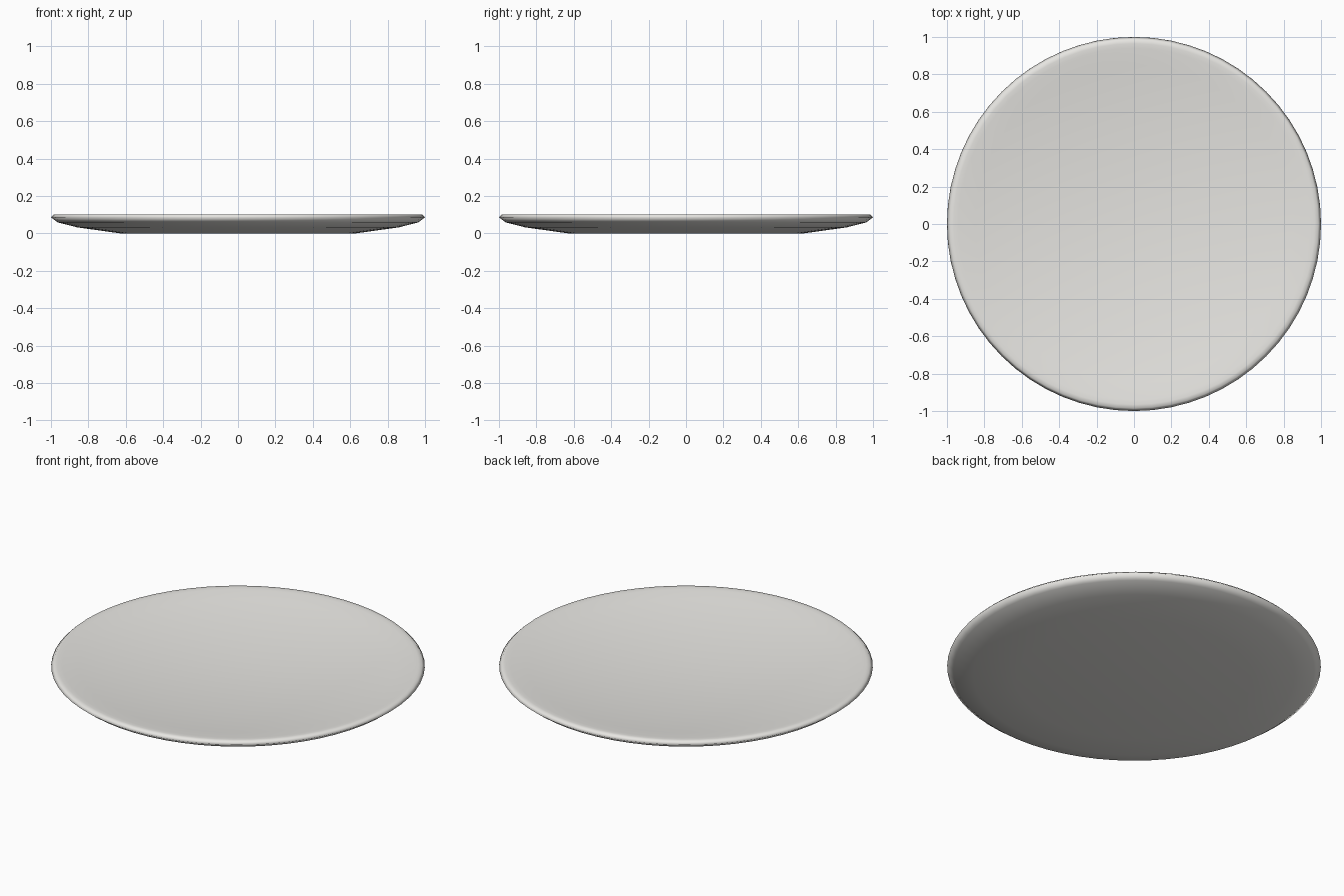
import bpy, bmesh, math

if "Cube" in bpy.data.objects:
    bpy.data.objects.remove(bpy.data.objects["Cube"])

# Cross-section of the dish: underside and rounded rim, then a curved hollow
profile = [(0, 0), (0.63, 0), (0.86, 0.032), (0.965, 0.059), (1.0, 0.086),
           (0.985, 0.101), (0.965, 0.102)]
profile += [(r, 0.03 + 0.07 * (r / 0.94) ** 2)
            for r in (0.94, 0.85, 0.7, 0.5, 0.25, 0)]

# Dish: spin the section around the vertical axis
bm = bmesh.new()
verts = [bm.verts.new((r, 0, z)) for r, z in profile]
edges = [bm.edges.new(pair) for pair in zip(verts, verts[1:])]
bmesh.ops.spin(bm, geom=verts + edges, cent=(0, 0, 0), axis=(0, 0, 1),
               angle=math.tau, steps=64)
bmesh.ops.remove_doubles(bm, verts=bm.verts, dist=0.0005)
bmesh.ops.recalc_face_normals(bm, faces=bm.faces)
for face in bm.faces:
    face.smooth = True

mesh = bpy.data.meshes.new("dish")
bm.to_mesh(mesh)
bm.free()
dish = bpy.data.objects.new("dish", mesh)
bpy.context.collection.objects.link(dish)

# Warm off-white glaze
glaze = bpy.data.materials.new("off_white")
glaze.diffuse_color = (0.8, 0.79, 0.76, 1)
glaze.use_nodes = True
glaze.node_tree.nodes["Principled BSDF"].inputs["Base Color"].default_value = glaze.diffuse_color
mesh.materials.append(glaze)
